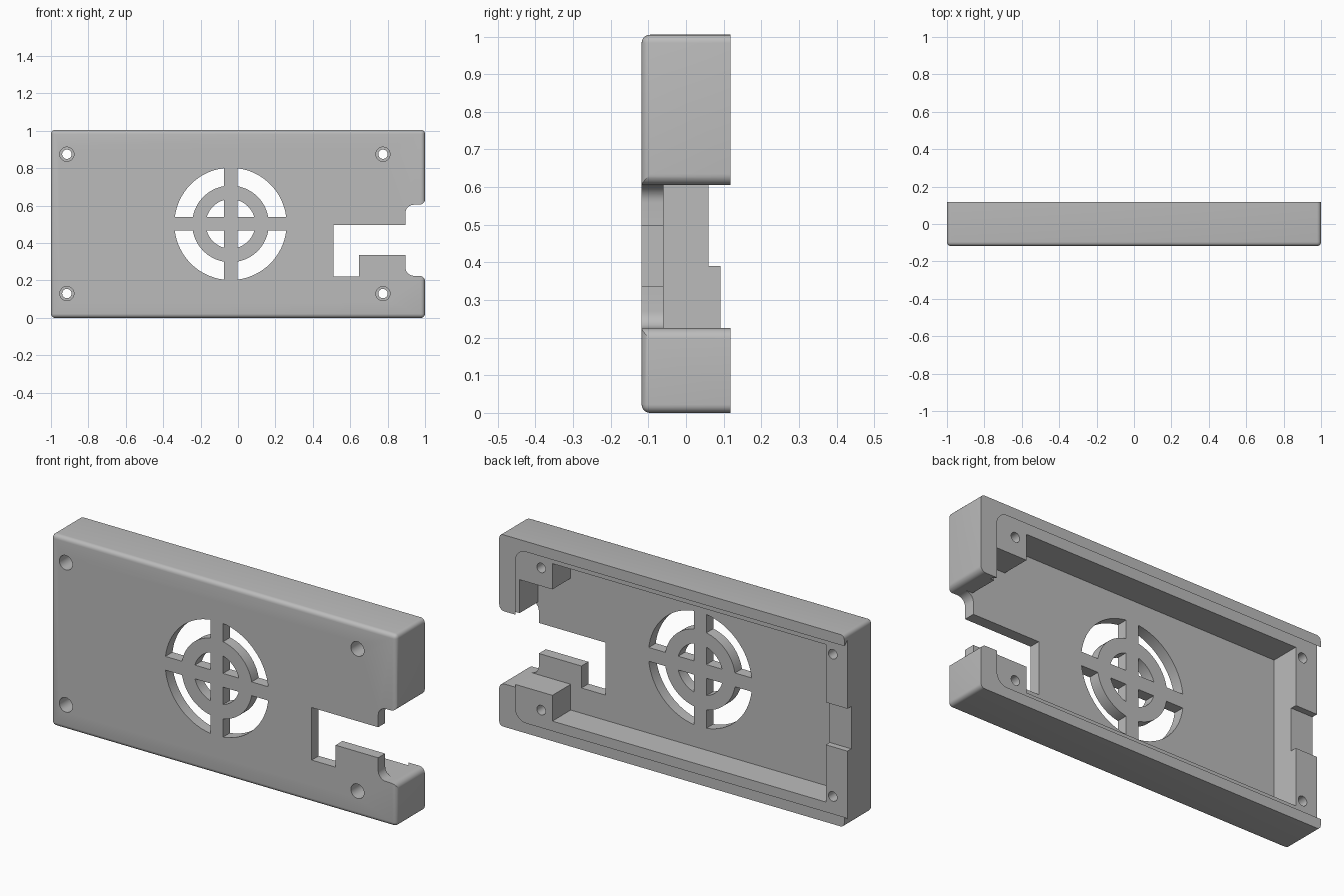
import bpy, bmesh
from math import cos, sin, pi, radians, sqrt, asin

cube = bpy.data.objects.get("Cube")
if cube:
    bpy.data.objects.remove(cube, do_unlink=True)

W, H, D = 1.0, 1.005, 0.118      # half width, height, half depth
FLOOR, LEDGE = -0.06, 0.092      # inside of the front plate, lid seat
MID = H / 2

grey = bpy.data.materials.new("plain grey")
grey.use_nodes = True
colour = (0.5, 0.5, 0.5, 1)
grey.diffuse_color = colour
grey.node_tree.nodes["Principled BSDF"].inputs["Base Color"].default_value = colour


def prism(name, outline, y0, y1, far=None):
    """Solid between an (x, z) outline at y0 and one at y1."""
    bm = bmesh.new()
    a = [bm.verts.new((x, y0, z)) for x, z in outline]
    b = [bm.verts.new((x, y1, z)) for x, z in (far or outline)]
    bm.faces.new(a)
    bm.faces.new(b[::-1])
    for i in range(len(a)):
        j = (i + 1) % len(a)
        bm.faces.new((a[j], a[i], b[i], b[j]))
    bmesh.ops.recalc_face_normals(bm, faces=bm.faces[:])
    mesh = bpy.data.meshes.new(name)
    bm.to_mesh(mesh)
    bm.free()
    mesh.materials.append(grey)
    ob = bpy.data.objects.new(name, mesh)
    bpy.context.collection.objects.link(ob)
    return ob


def rect(x0, x1, z0, z1):
    return [(x0, z0), (x1, z0), (x1, z1), (x0, z1)]


def arc(cx, cz, r, a0, a1, n=8):
    return [(cx + r * cos(radians(a0 + (a1 - a0) * i / n)),
             cz + r * sin(radians(a0 + (a1 - a0) * i / n))) for i in range(n + 1)]


def circle(cx, cz, r, n=32):
    return arc(cx, cz, r, 0, 360, n)[:-1]


def cut(body, cutter):
    mod = body.modifiers.new("cut", 'BOOLEAN')
    mod.operation, mod.solver, mod.object = 'DIFFERENCE', 'EXACT', cutter
    bpy.context.view_layer.objects.active = body
    bpy.ops.object.modifier_apply(modifier=mod.name)
    bpy.data.objects.remove(cutter, do_unlink=True)


# Outer shell, rounded everywhere but around the open back
case = prism("case_shell", rect(-W, W, 0, H), -D, D)
bm = bmesh.new()
bm.from_mesh(case.data)
edges = [e for e in bm.edges if min(v.co.y for v in e.verts) < 0]
bmesh.ops.bevel(bm, geom=edges, offset=0.022, segments=5, profile=0.5, affect='EDGES')
bm.to_mesh(case.data)
bm.free()

# Main cavity, leaving two screw blocks at +x and a strip at -x
cavity = [(-0.875, 0.09), (0.71, 0.09), (0.71, 0.225), (0.9, 0.225),
          (0.9, 0.78), (0.71, 0.78), (0.71, 0.915), (-0.875, 0.915)]
cut(case, prism("cavity", cavity, FLOOR, 0.2))


# Dovetail slot for a sliding lid, open at -x
def lid_outline(margin, right, r=0.06):
    lo, hi = margin, H - margin
    return ([(-1.1, lo)] + arc(right - r, lo + r, r, -90, 0)
            + arc(right - r, hi - r, r, 0, 90) + [(-1.1, hi)])


slope = (0.2 - LEDGE) / (D - LEDGE)
cut(case, prism("lid_slot", lid_outline(0.035, 0.925), LEDGE, 0.2,
                lid_outline(0.035 + 0.02 * slope, 0.925 - 0.02 * slope)))

# Recess in the middle of the end strip
cut(case, prism("strip_recess", rect(-1.1, -0.87, 0.39, 0.612), 0.06, 0.2))

# Notch in the +x end: rounded outer lips and filleted inner corners
lo, hi, r, s = 0.225, 0.605, 0.03, 0.045
notch = ([(1.1, lo - r), (W, lo - r)] + arc(W - r, lo - r, r, 0, 90)[1:]
         + arc(0.895 + s, lo + s, s, 270, 180)
         + arc(0.895 + s, hi - s, s, 180, 90)
         + arc(W - r, hi + r, r, -90, 0) + [(1.1, hi + r)])
cut(case, prism("end_notch", notch, -0.2, 0.2))
cut(case, prism("wall_gap", rect(0.88, W - r, lo, hi), FLOOR, 0.2))

# Stepped opening in the front plate behind the notch
opening = [(0.51, 0.222), (0.648, 0.222), (0.648, 0.337), (0.95, 0.337),
           (0.95, 0.497), (0.51, 0.497)]
cut(case, prism("connector_opening", opening, -0.2, 0))

# Fan grille: four sectors in two rings, divided by a cross
FX, BAR = -0.04, 0.036


def sector(outer, inner, sx, sz):
    def quarter(rad):
        a = asin(BAR / rad) * 180 / pi
        return arc(0, 0, rad, a, 90 - a, 16)
    pts = quarter(outer) + (quarter(inner)[::-1] if inner else [(BAR, BAR)])
    return [(FX + sx * x, MID + sz * z) for x, z in pts]


for sx in (-1, 1):
    for sz in (-1, 1):
        for outer, inner in ((0.3, 0.205), (0.132, 0)):
            cut(case, prism("grille_slot", sector(outer, inner, sx, sz), -0.2, 0))

# Counterbored screw holes
for x in (-0.915, 0.775):
    for z in (0.13, H - 0.13):
        cut(case, prism("screw_hole", circle(x, z, 0.025), -0.2, 0.2))
        cut(case, prism("screw_head", circle(x, z, 0.038), -0.2, 0.02))

bpy.ops.object.select_all(action='DESELECT')
case.select_set(True)
bpy.context.view_layer.objects.active = case
bpy.ops.object.shade_smooth_by_angle(angle=radians(30))
